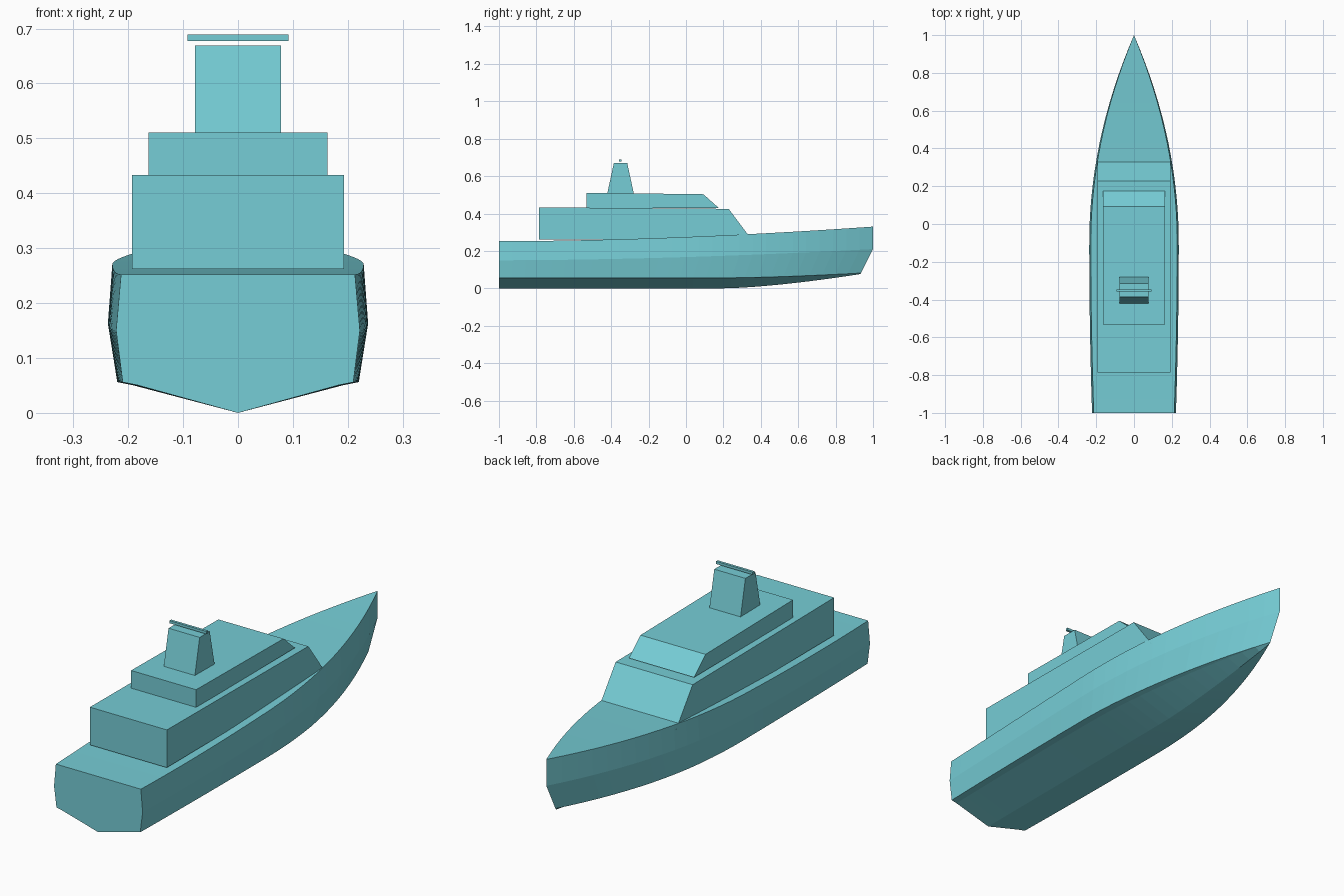
import bpy
import bmesh

cube = bpy.data.objects.get("Cube")
if cube:
    bpy.data.objects.remove(cube, do_unlink=True)

teal = bpy.data.materials.new("teal")
teal.use_nodes = True
colour = (0.18, 0.61, 0.67, 1)
teal.diffuse_color = colour
teal.node_tree.nodes["Principled BSDF"].inputs["Base Color"].default_value = colour


def finish(name, bm):
    bmesh.ops.recalc_face_normals(bm, faces=bm.faces)
    mesh = bpy.data.meshes.new(name)
    bm.to_mesh(mesh)
    bm.free()
    mesh.materials.append(teal)
    obj = bpy.data.objects.new(name, mesh)
    bpy.context.collection.objects.link(obj)
    return obj


def extrude_profile(name, profile, half_width):
    """Side profile of (y, z) points, extruded across the beam."""
    bm = bmesh.new()
    face = bm.faces.new([bm.verts.new((-half_width, y, z)) for y, z in profile])
    result = bmesh.ops.extrude_face_region(bm, geom=[face])
    moved = [v for v in result["geom"] if isinstance(v, bmesh.types.BMVert)]
    bmesh.ops.translate(bm, verts=moved, vec=(2 * half_width, 0, 0))
    return finish(name, bm)


def half_beam(y, widest, stern, bow):
    """Plan curve: widest just aft of midships, closing to a point at the bow."""
    if y > -0.1:
        return widest * (1 - ((y + 0.1) / (bow + 0.1)) ** 2)
    return widest - (widest - stern) * ((y + 0.1) / 0.9) ** 2


def rise(y, start, low, high, power, bow=1.0):
    return low + (high - low) * (max(0, y - start) / (bow - start)) ** power


def hull_section(s):
    """Starboard-to-port points of one section, s from 0 (stern) to 1 (bow)."""
    def along(bow):
        return -1 + (bow + 1) * s
    y, yc, yk = along(1), along(0.935), along(0.93)
    chine_x = half_beam(yc, 0.22, 0.21, 0.935)
    chine_z = rise(yc, 0.2, 0.056, 0.082, 1.6, 0.935)
    keel_z = rise(yk, 0.2, 0, 0.076, 1.5, 0.93)
    side = [
        (half_beam(y, 0.229, 0.213, 1), y, rise(y, -1, 0.252, 0.33, 1.8)),
        (half_beam(y, 0.237, 0.222, 1), y, rise(y, -1, 0.15, 0.21, 1.8)),
        (chine_x, yc, chine_z),
        (chine_x * 0.87, yc, keel_z + 0.9 * (chine_z - keel_z)),
    ]
    port = [(-x, b, z) for x, b, z in reversed(side)]
    return side + [(0, yk, keel_z)] + port


# Hull lofted through sections, with a flat deck and transom
bm = bmesh.new()
sections = 28
rings = [[bm.verts.new(p) for p in hull_section(i / sections)] for i in range(sections + 1)]
for a, b in zip(rings, rings[1:]):
    for i in range(len(a)):
        j = (i + 1) % len(a)
        bm.faces.new((a[i], a[j], b[j], b[i]))
bm.faces.new(rings[0])
bmesh.ops.remove_doubles(bm, verts=bm.verts, dist=0.0005)
finish("hull", bm)

# Superstructure tiers with raked fronts
extrude_profile("main_cabin", [(-0.785, 0.262), (0.35, 0.262), (0.228, 0.425), (-0.785, 0.433)], 0.193)
extrude_profile("upper_cabin", [(-0.533, 0.43), (0.175, 0.43), (0.093, 0.503), (-0.533, 0.511)], 0.163)

# Tapered mast and radar bar
extrude_profile("mast", [(-0.421, 0.506), (-0.279, 0.506), (-0.314, 0.669), (-0.386, 0.669)], 0.078)
extrude_profile("radar_bar", [(-0.358, 0.677), (-0.346, 0.677), (-0.346, 0.689), (-0.358, 0.689)], 0.092)
